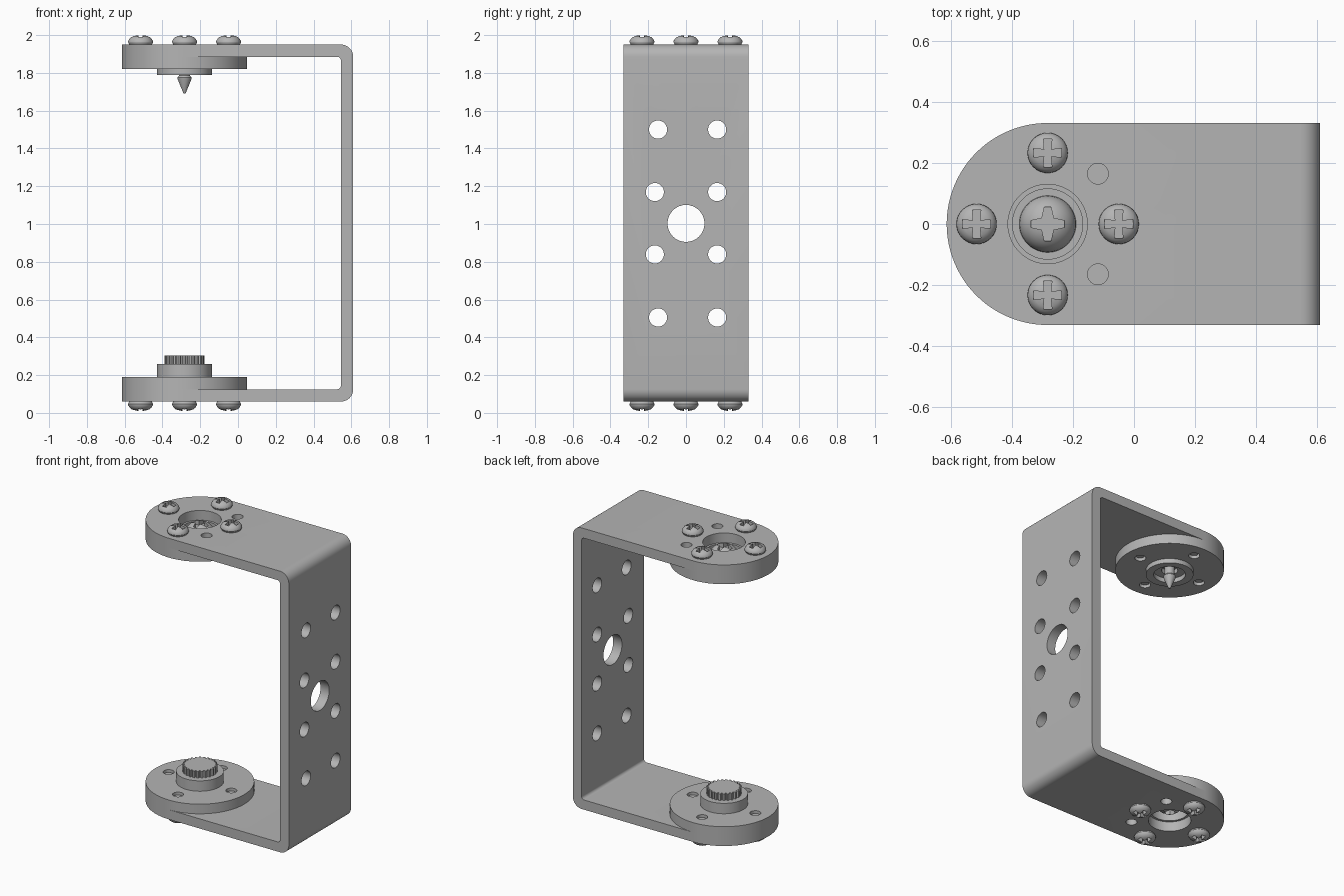
import bpy, bmesh
from math import sin, cos, pi, radians
from mathutils import Vector

if "Cube" in bpy.data.objects:
    bpy.data.objects.remove(bpy.data.objects["Cube"], do_unlink=True)

GREY = (0.46, 0.46, 0.46, 1)
metal = bpy.data.materials.new("grey_metal")
metal.use_nodes = True
metal.diffuse_color = GREY
metal.node_tree.nodes["Principled BSDF"].inputs["Base Color"].default_value = GREY

CX, R, T = -0.283, 0.331, 0.065      # round end centre, radius, sheet thickness
TOP, BOTTOM, END = 1.95, 0.06, 0.61  # outer faces of the bracket
PITCH = 0.233                        # screw circle radius
parts = []


def finish(name, bm):
    bmesh.ops.recalc_face_normals(bm, faces=bm.faces)
    mesh = bpy.data.meshes.new(name)
    bm.to_mesh(mesh)
    bm.free()
    mesh.materials.append(metal)
    ob = bpy.data.objects.new(name, mesh)
    bpy.context.collection.objects.link(ob)
    parts.append(ob)
    return ob


def prism(name, outline, a, b, place=lambda u, v, w: (u, v, w)):
    """Extrude an outline from depth a to depth b."""
    bm = bmesh.new()
    face = bm.faces.new([bm.verts.new(place(u, v, a)) for u, v in outline])
    new = bmesh.ops.extrude_face_region(bm, geom=[face])["geom"]
    shift = Vector(place(0, 0, b)) - Vector(place(0, 0, a))
    bmesh.ops.translate(bm, vec=shift, verts=[g for g in new if isinstance(g, bmesh.types.BMVert)])
    return finish(name, bm)


def lathe(name, profile, x, y, z, s, closed=False, steps=64):
    """Spin (radius, depth) points about a vertical axis; s sets the depth direction."""
    bm = bmesh.new()
    vs = [bm.verts.new((x + r, y, z + s * w)) for r, w in profile]
    pairs = list(zip(vs, vs[1:])) + ([(vs[-1], vs[0])] if closed else [])
    es = [bm.edges.new(p) for p in pairs]
    bmesh.ops.spin(bm, geom=vs + es, cent=(x, y, 0), axis=(0, 0, 1), angle=2 * pi, steps=steps)
    bmesh.ops.remove_doubles(bm, verts=bm.verts, dist=1e-5)
    return finish(name, bm)


def arc(cx, cy, r, start, stop, n=8):
    angles = [radians(start + (stop - start) * i / n) for i in range(n + 1)]
    return [(cx + r * cos(t), cy + r * sin(t)) for t in angles]


def circle(cx, cy, r, n=32):
    return arc(cx, cy, r, 0, 360, n)[:-1]


def cut(ob, tool, operation="DIFFERENCE"):
    mod = ob.modifiers.new("cut", "BOOLEAN")
    mod.operation, mod.solver, mod.object = operation, "EXACT", tool
    bpy.context.view_layer.objects.active = ob
    bpy.ops.object.modifier_apply(modifier=mod.name)
    parts.remove(tool)
    bpy.data.objects.remove(tool, do_unlink=True)


def cross(cx, cy, length, root, tip):
    """Outline of a cross recess with tapered arms."""
    pts = []
    for k in range(4):
        c, s = cos(k * pi / 2), sin(k * pi / 2)
        for u, v in ((root, -root), (length, -tip), (length, tip)):
            pts.append((cx + u * c - v * s, cy + u * s + v * c))
    return pts


# Bent sheet bracket, trimmed to a rounded plan
RO, RI = 0.065, 0.02
inner = END - T
profile = ([(-0.8, TOP)] + arc(END - RO, TOP - RO, RO, 90, 0)
           + arc(END - RO, BOTTOM + RO, RO, 0, -90) + [(-0.8, BOTTOM), (-0.8, BOTTOM + T)]
           + arc(inner - RI, BOTTOM + T + RI, RI, -90, 0)
           + arc(inner - RI, TOP - T - RI, RI, 0, 90) + [(-0.8, TOP - T)])
bracket = prism("bracket", profile, -0.5, 0.5, lambda u, v, w: (u, w, v))
plan = arc(CX, 0, R, 90, 270, 48) + [(0.8, -R), (0.8, R)]
cut(bracket, prism("trim", plan, -0.2, 2.2), "INTERSECT")

# Holes through the upright plate
mounts = [(0, 1.003, 0.098)]
for y, z in ((-0.148, 1.5), (-0.165, 1.169), (-0.165, 0.839), (-0.148, 0.505)):
    mounts += [(y, z, 0.048), (0.165, z, 0.048)]
for y, z, r in mounts:
    cut(bracket, prism("drill", circle(y, z, r), 0.4, 0.8, lambda u, v, w: (w, u, v)))

# Holes through both arms
offset = PITCH / 2 ** 0.5
for x, y, r in ((CX, 0, 0.13), (CX + offset, offset, 0.034), (CX + offset, -offset, 0.034)):
    cut(bracket, prism("drill", circle(x, y, r, 64), -0.2, 2.2))

# Profiles given as (radius, depth from the arm's outer face)
upper_disc = [(R, T), (R, 0.13), (0.145, 0.13), (0.145, 0.16), (0.097, 0.16), (0.097, 0.13),
              (0.05, 0.13), (0.05, 0.1), (0.115, 0.1), (0.115, T)]
lower_disc = [(0, 0.2), (0.145, 0.2), (0.145, 0.13), (R, 0.13), (R, T),
              (0.115, T), (0.115, 0.13), (0, 0.13)]
pan_screw = [(0, -0.05), (0.02, -0.049), (0.042, -0.044), (0.056, -0.034), (0.065, -0.02),
             (0.066, -0.012), (0.06, 0), (0.026, 0), (0.026, 0.115), (0, 0.115)]


def dome(r, top, base):
    return [(r * sin(t * pi / 16), base - (base - top) * cos(t * pi / 16)) for t in range(9)]


for level, z, s in (("upper", TOP, -1), ("lower", BOTTOM, 1)):
    # Round horn disc
    if s < 0:
        disc = lathe("upper_disc", upper_disc, CX, 0, z, s, closed=True, steps=96)
    else:
        disc = lathe("lower_disc", lower_disc, CX, 0, z, s, steps=96)

    # Four pan head screws
    for k in range(4):
        x, y = CX + PITCH * cos(k * pi / 2), PITCH * sin(k * pi / 2)
        cut(disc, prism("drill", circle(x, y, 0.034), z, z + s * 0.3))
        screw = lathe(f"{level}_screw_{k + 1}", pan_screw, x, y, z, s, steps=32)
        cut(screw, prism("slot", cross(x, y, 0.046, 0.011, 0.014), z - s * 0.1, z - s * 0.02))

    # Recessed centre screw
    if s < 0:
        head, length = dome(0.093, 0.015, 0.1), 0.055
        tail = [(0.03, 0.1), (0.03, 0.165), (0.038, 0.175), (0.036, 0.185), (0.006, 0.258), (0, 0.26)]
    else:
        head, length = dome(0.085, 0.055, 0.13), 0.05
        tail = [(0.03, 0.13), (0.03, 0.15), (0, 0.15)]
    centre = lathe(f"{level}_centre_screw", head + tail, CX, 0, z, s, steps=48)
    top = head[0][1]
    cut(centre, prism("slot", cross(CX, 0, length, 0.019, 0.011), z - s * 0.1, z + s * (top + 0.035)))

# Toothed spline on the lower disc
TEETH = 25
teeth = []
for i in range(TEETH):
    for f, r in ((0, 0.094), (0.3, 0.094), (0.45, 0.107), (0.85, 0.107)):
        t = 2 * pi * (i + f) / TEETH
        teeth.append((CX + r * cos(t), r * sin(t)))
prism("spline", teeth, BOTTOM + 0.2, BOTTOM + 0.245)

# Smooth the round surfaces, keep edges crisp
for ob in bpy.context.selected_objects:
    ob.select_set(False)
for ob in parts:
    ob.select_set(True)
bpy.context.view_layer.objects.active = bracket
bpy.ops.object.shade_smooth_by_angle(angle=radians(30))
